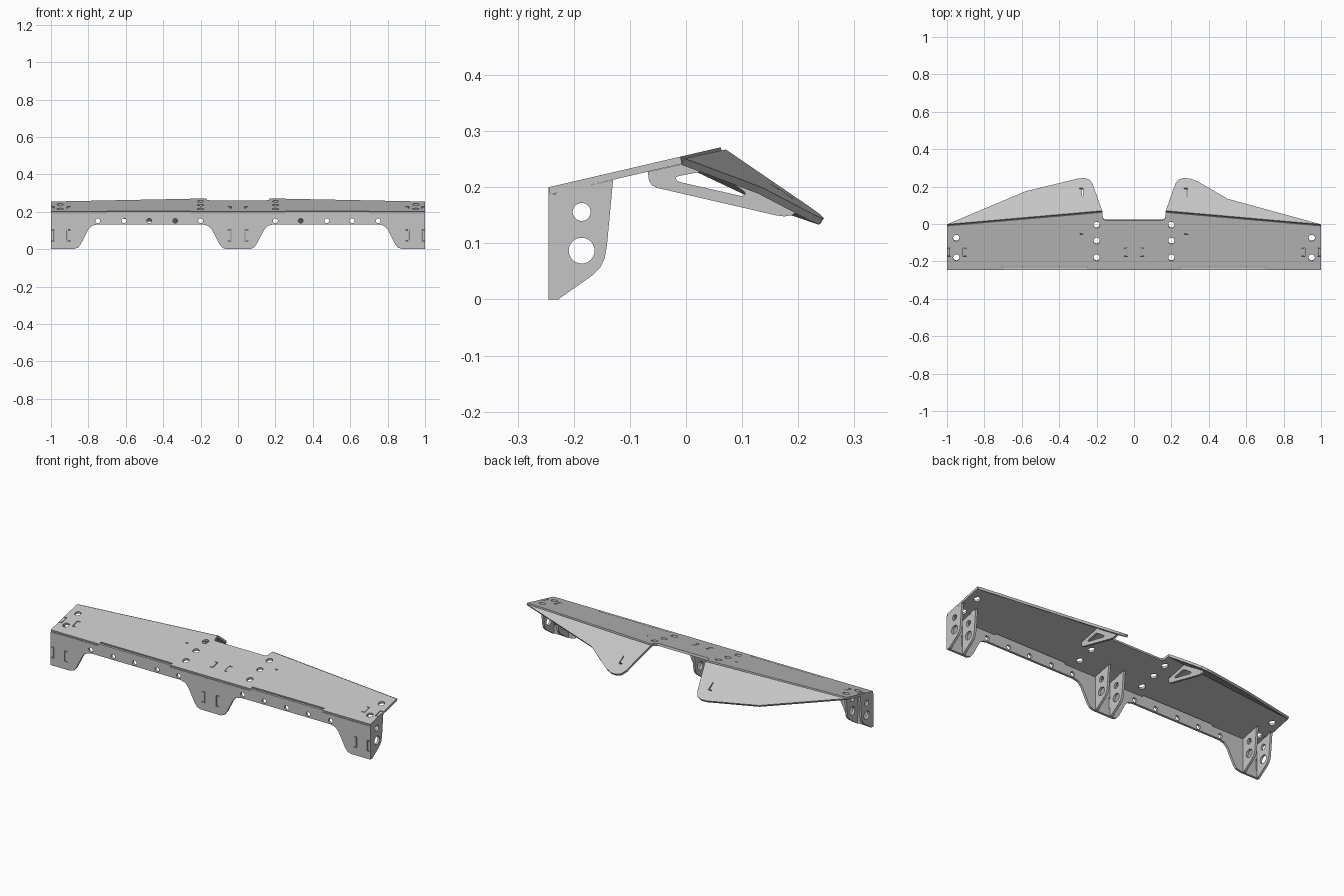
import bpy, bmesh, math
from mathutils import Matrix, Vector

cube = bpy.data.objects.get("Cube")
if cube:
    bpy.data.objects.remove(cube, do_unlink=True)

T = 0.013          # sheet thickness
FRONT = -0.245     # front face of the assembly
SLOPE = 0.232      # rise of the top sheet

steel = bpy.data.materials.new("plain_grey_steel")
steel.use_nodes = True
GREY = (0.56, 0.56, 0.56, 1)
steel.diffuse_color = GREY
steel.node_tree.nodes["Principled BSDF"].inputs["Base Color"].default_value = GREY


def frame(origin, u, v):
    """Affine frame whose third axis is the outer normal of the sheet."""
    u, v = Vector(u), Vector(v)
    n = u.cross(v).normalized()
    m = Matrix((u, v, n)).transposed().to_4x4()
    m.translation = Vector(origin)
    return m


def circle(x, y, r, n=32):
    return [(x + r * math.cos(math.tau * i / n), y + r * math.sin(math.tau * i / n))
            for i in range(n)]


def slit(x, lo, hi, d, w=0.019, g=0.004):
    """C-shaped gap around a tab: spine at x, arms reaching w in direction d."""
    a, b = x + d * g, x + d * w
    return [(x, lo), (b, lo), (b, lo + g), (a, lo + g),
            (a, hi - g), (b, hi - g), (b, hi), (x, hi)]


def mirrored(half):
    return half + [(-x, y) for x, y in reversed(half)]


def sheet(name, outline, holes, place):
    """Cut sheet with holes; its outer face lies on the frame plane."""
    cu = bpy.data.curves.new(name + "_profile", 'CURVE')
    cu.dimensions = '2D'
    cu.fill_mode = 'BOTH'
    cu.extrude = T / 2
    for loop in [outline] + holes:
        s = cu.splines.new('POLY')
        s.points.add(len(loop) - 1)
        for p, (x, y) in zip(s.points, loop):
            p.co = (x, y, 0, 1)
        s.use_cyclic_u = True
        s.use_smooth = False
    tmp = bpy.data.objects.new(name + "_profile", cu)
    bpy.context.collection.objects.link(tmp)
    dg = bpy.context.evaluated_depsgraph_get()
    me = bpy.data.meshes.new_from_object(tmp.evaluated_get(dg))
    bpy.data.objects.remove(tmp, do_unlink=True)
    bm = bmesh.new()
    bm.from_mesh(me)
    bm.transform(place @ Matrix.Translation((0, 0, -T / 2)))
    bmesh.ops.remove_doubles(bm, verts=bm.verts, dist=1e-5)
    bmesh.ops.recalc_face_normals(bm, faces=bm.faces)
    for f in bm.faces:
        f.smooth = False
    bm.to_mesh(me)
    bm.free()
    me.name = name
    me.materials.clear()
    me.materials.append(steel)
    ob = bpy.data.objects.new(name, me)
    bpy.context.collection.objects.link(ob)
    return ob


# Tab slits shared by the front and top sheets: spine position, arm direction
rib_slits = [(s * x, s * d) for s in (1, -1)
             for x, d in ((0.98, 1), (0.915, -1), (0.035, 1))]

# Front sheet with three hanging lobes and two top tabs
lobes = [(0.065, 0), (0.085, 0.008), (0.1, 0.028), (0.14, 0.105), (0.16, 0.125),
         (0.19, 0.133), (0.75, 0.133), (0.78, 0.125), (0.8, 0.105), (0.84, 0.028),
         (0.855, 0.008), (0.88, 0), (1, 0), (1, 0.188), (0.7, 0.188), (0.7, 0.2),
         (0.25, 0.2), (0.25, 0.188)]
holes = [circle(s * x, 0.152, 0.013, 24) for s in (1, -1)
         for x in (0.2, 0.335, 0.475, 0.61, 0.75)]
holes += [slit(x, 0.043, 0.105, d) for x, d in rib_slits]
sheet("front_sheet", mirrored(lobes), holes, frame((0, FRONT, 0), (1, 0, 0), (0, 0, 1)))

# Sloping top sheet, notched for the tabs and at the rear middle
back = FRONT + T + 0.005
top = [(0.25, FRONT), (0.25, back), (0.7, back), (0.7, FRONT), (1, FRONT),
       (1, -0.01), (0.17, 0.062), (0.167, 0.035), (0.163, 0.025), (0.152, 0.02)]
holes = [circle(s * x, y, 0.017) for s in (1, -1)
         for x, y in ((0.2, -0.005), (0.2, -0.09), (0.2, -0.18), (0.95, -0.075), (0.95, -0.18))]
holes += [slit(x, -0.175, -0.127, d) for x, d in rib_slits]
holes += [[(x, -0.057), (x + 0.018, -0.057), (x + 0.018, -0.052), (x, -0.052)]
          for x in (0.27, -0.29)]
sheet("top_sheet", mirrored(top), holes,
      frame((0, 0, 0.2 - SLOPE * FRONT), (1, 0, 0), (0, 1, SLOPE)))

# Rear flaps folded down from the slanted back edges (the two outlines differ)
fold = [(0.17, 0.071), (1, -0.002)]
flaps = {
    "left": (1, fold + [(0.5, 0.135), (0.34, 0.228), (0.3, 0.243), (0.265, 0.246),
                        (0.238, 0.238), (0.222, 0.218)]),
    "right": (-1, fold + [(0.58, 0.175), (0.3, 0.243), (0.265, 0.246),
                          (0.238, 0.238), (0.222, 0.215)]),
}
DX, DY = -0.077, -0.656
for side, (s, pts) in flaps.items():
    x = 0.287 if s > 0 else -0.273
    hook = [(x, 0.15), (x, 0.192), (x - 0.019, 0.192), (x - 0.019, 0.187),
            (x - 0.005, 0.187), (x - 0.005, 0.15)]
    z0 = 0.2565 - DX + DY * 0.01
    sheet("rear_flap_" + side, [(s * px, py) for px, py in pts], [hook],
          frame((0, 0, z0), (1, 0, s * DX), (0, 1, DY)))

# Mounting ribs: a pair behind each lobe
inner = FRONT + T
rib = [(inner, 0), (-0.228, 0), (-0.168, 0.042), (-0.153, 0.057), (-0.145, 0.073),
       (-0.141, 0.095), (-0.13, 0.213), (inner, 0.19)]
rib_holes = [circle(-0.186, 0.156, 0.016), circle(-0.186, 0.087, 0.023)]
for i, x in enumerate(sorted([1, 0.91, 0.054, -0.041, -0.897, -0.987])):
    sheet(f"mounting_rib_{i + 1}", rib, rib_holes, frame((x, 0, 0), (0, 1, 0), (0, 0, 1)))

# Open triangular gussets bracing each flap against the top sheet
gusset = [(-0.068, 0.2275), (-0.066, 0.212), (-0.061, 0.204), (-0.052, 0.199),
          (0.16, 0.15), (0.175, 0.148), (0.188, 0.15), (0.2, 0.157),
          (0.068, 0.244), (0.055, 0.255)]
window = [(-0.018, 0.218), (-0.017, 0.212), (-0.01, 0.209), (0.1, 0.184),
          (0.106, 0.188), (0.103, 0.193), (0.052, 0.228), (0.043, 0.231), (-0.012, 0.22)]
for side, x in (("left", 0.282), ("right", -0.278)):
    sheet("gusset_" + side, gusset, [window], frame((x, 0, 0), (0, 1, 0), (0, 0, 1)))
